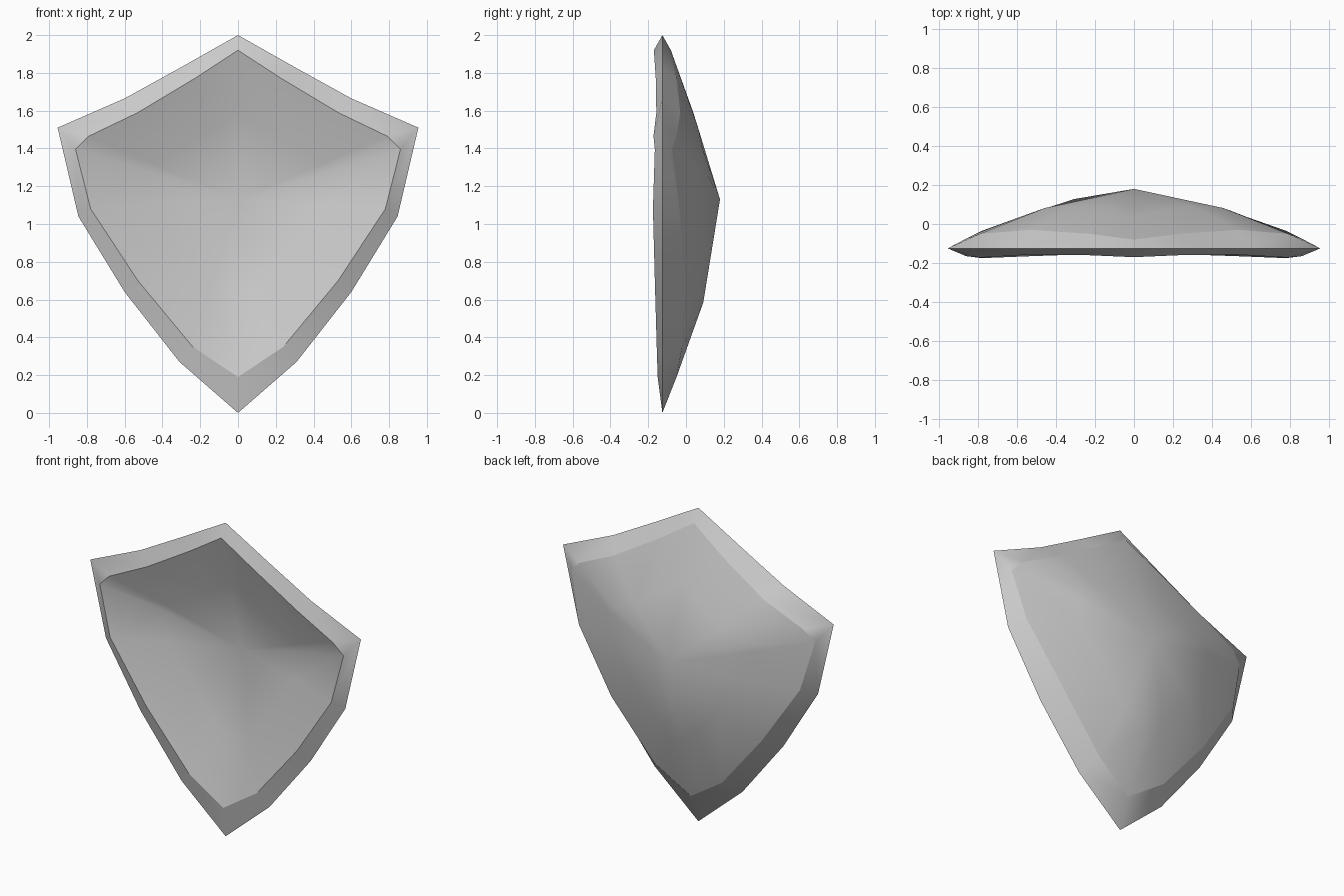
import bpy, bmesh
from mathutils import Vector

if "Cube" in bpy.data.objects:
    bpy.data.objects.remove(bpy.data.objects["Cube"])

# half outline, top to bottom: outer x,z | inner rim x,z | rim back y, rim front y | dome bulge
HALF = [
    (0.00, 2.00, 0.00, 1.92, -0.08, -0.17, 0.01),
    (0.31, 1.825, 0.23, 1.77, -0.05, -0.16, 0.02),
    (0.60, 1.665, 0.53, 1.59, -0.03, -0.157, 0.03),
    (0.955, 1.51, 0.79, 1.465, -0.05, -0.172, 0.035),
    (0.955, 1.51, 0.86, 1.395, -0.075, -0.165, 0.035),
    (0.845, 1.04, 0.78, 1.08, -0.035, -0.175, 0.025),
    (0.60, 0.64, 0.53, 0.70, -0.005, -0.165, 0.02),
    (0.31, 0.27, 0.24, 0.35, -0.02, -0.155, 0.025),
    (0.00, 0.00, 0.00, 0.19, -0.05, -0.15, 0.045),
]
FULL = [(1, p) for p in HALF] + [(-1, p) for p in HALF[-2:0:-1]]
CENTRE_Z = 1.13

bm = bmesh.new()


def bridge(a, b):
    n = len(a)
    for i in range(n):
        j = (i + 1) % n
        bm.faces.new((a[i], a[j], b[j], b[i]))


def dome(outer, rim_index, centre_y, fullness):
    """Bevelled rim followed by a shallow dome reaching its peak at the centre."""
    peak = Vector((0, centre_y, CENTRE_Z))
    rim = [Vector((s * p[2], p[rim_index], p[3])) for s, p in FULL]
    prev = outer
    for t in (0.0, 0.42):
        ring = []
        for (s, p), r in zip(FULL, rim):
            v = r.lerp(peak, t)
            if t:
                # hammered bump on the lower left makes the dome slightly uneven
                bump = 0.035 if s < 0 and p[3] == 0.70 else 0
                v.y += (p[6] + bump) * fullness
            ring.append(bm.verts.new(v))
        bridge(prev, ring)
        if t == 0.0:
            for a, b in zip(ring, ring[1:] + ring[:1]):
                bm.edges.get((a, b)).smooth = False
        prev = ring
    tip = bm.verts.new(peak)
    for a, b in zip(prev, prev[1:] + prev[:1]):
        bm.faces.new((a, b, tip))


# shield plate: convex back and hollow front sharing one knife-edge outline
edge = [bm.verts.new((s * p[0], -0.125, p[1])) for s, p in FULL]
dome(edge, 4, 0.18, 1.0)
dome(edge, 5, 0.035, 0.7)
for a, b in zip(edge, edge[1:] + edge[:1]):
    bm.edges.get((a, b)).smooth = False
bmesh.ops.remove_doubles(bm, verts=bm.verts[:], dist=0.001)
bmesh.ops.recalc_face_normals(bm, faces=bm.faces[:])
for f in bm.faces:
    f.smooth = True

mesh = bpy.data.meshes.new("shield_plate")
bm.to_mesh(mesh)
bm.free()
shield = bpy.data.objects.new("shield_plate", mesh)
bpy.context.collection.objects.link(shield)
